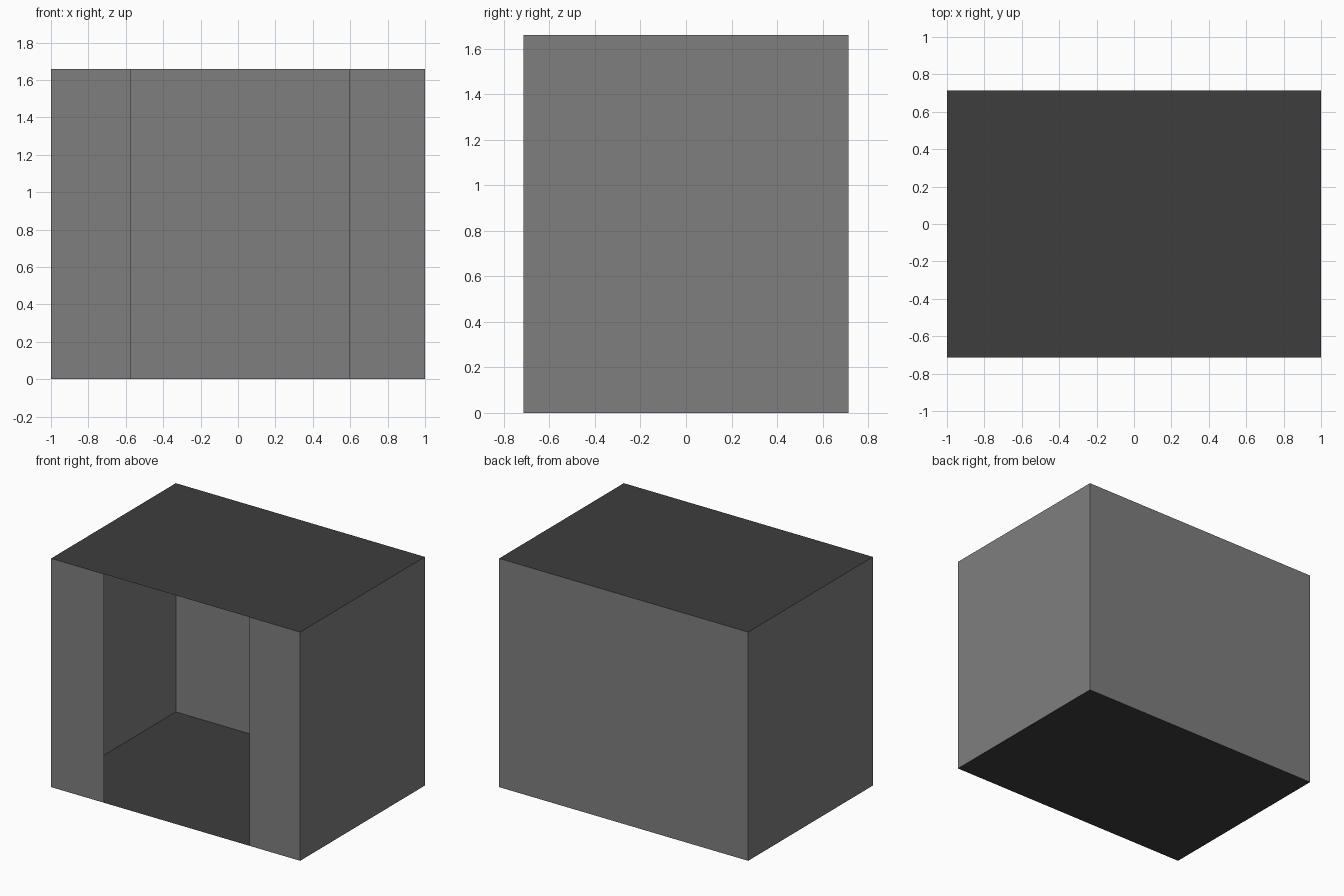
import bpy
from mathutils import Vector

if "Cube" in bpy.data.objects:
    bpy.data.objects.remove(bpy.data.objects["Cube"])

W, D, H = 1.0, 0.715, 1.66          # half width, half depth, height
OPEN_L, OPEN_R = -0.575, 0.595      # doorway edges


def material(name, value):
    m = bpy.data.materials.new(name)
    m.diffuse_color = (value, value, value, 1)
    m.use_nodes = True
    m.node_tree.nodes["Principled BSDF"].inputs["Base Color"].default_value = m.diffuse_color
    return m


wall_grey = material("wall grey", 0.212)
slab_grey = material("dark slab grey", 0.048)


def panel(name, origin, u, v, mat):
    """Thin sheet spanned by u and v from origin; its normal is u x v."""
    o, u, v = Vector(origin), Vector(u), Vector(v)
    mesh = bpy.data.meshes.new(name)
    mesh.from_pydata([o, o + u, o + u + v, o + v], [], [(0, 1, 2, 3)])
    mesh.materials.append(mat)
    obj = bpy.data.objects.new(name, mesh)
    bpy.context.collection.objects.link(obj)


up = (0, 0, H)

# Floor and roof
panel("floor", (-W, -D, 0), (2 * W, 0, 0), (0, 2 * D, 0), slab_grey)
panel("roof", (-W, -D, H), (2 * W, 0, 0), (0, 2 * D, 0), slab_grey)

# Closed walls
panel("back_wall", (W, D, 0), (-2 * W, 0, 0), up, wall_grey)
panel("right_wall", (W, -D, 0), (0, 2 * D, 0), up, wall_grey)
panel("left_wall", (-W, D, 0), (0, -2 * D, 0), up, wall_grey)

# Front walls either side of the full-height doorway
panel("front_wall_left", (-W, -D, 0), (OPEN_L + W, 0, 0), up, wall_grey)
panel("front_wall_right", (OPEN_R, -D, 0), (W - OPEN_R, 0, 0), up, wall_grey)
